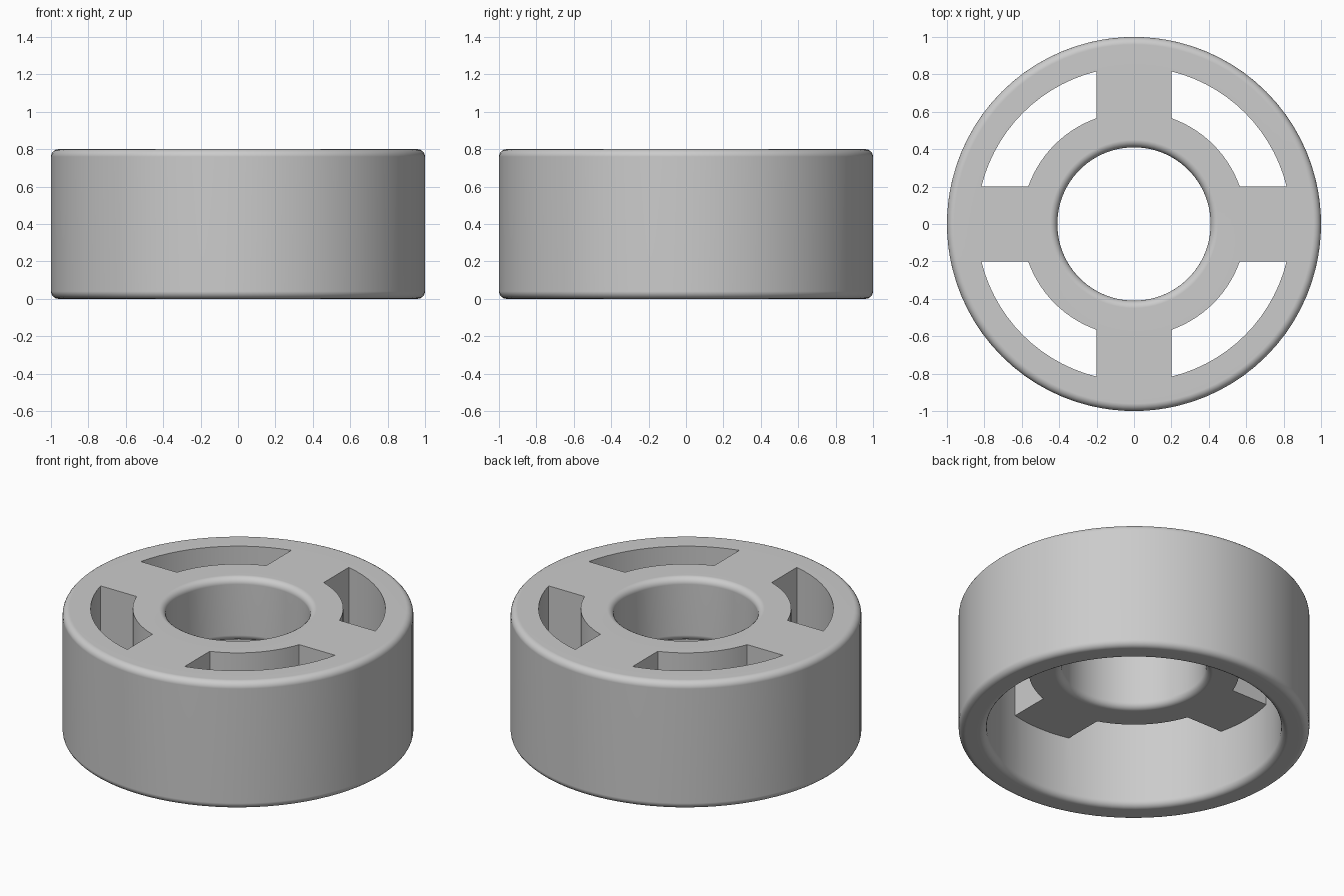
import bpy, bmesh
from math import asin, cos, sin, pi, radians

cube = bpy.data.objects.get("Cube")
if cube:
    bpy.data.objects.remove(cube, do_unlink=True)

# Main sizes
RIM_OUT, RIM_IN = 1.0, 0.84
HUB_OUT, HUB_IN = 0.6, 0.41
TOP, WEB_BOTTOM = 0.8, 0.4
HALF_SPOKE, FILLET = 0.2, 0.04
SPOKE_STEPS, WINDOW_STEPS = 8, 14


def fillet(r, z, start, turn, steps=5):
    """Quarter-round profile points about a centre, angles in degrees."""
    return [(r + FILLET * cos(radians(start + turn * i / steps)),
             z + FILLET * sin(radians(start + turn * i / steps)))
            for i in range(steps + 1)]


f = FILLET
# Rim section: top inner corner, round the outside, up to the web underside
rim = [(RIM_IN, TOP)]
rim += fillet(RIM_OUT - f, TOP - f, 90, -90)
rim += fillet(RIM_OUT - f, f, 0, -90)
rim += fillet(RIM_IN + f, f, 270, -90)
rim += [(RIM_IN, WEB_BOTTOM)]
# Hub section: web underside, through the bore, back to the top
hub = [(HUB_OUT, WEB_BOTTOM)]
hub += fillet(HUB_IN + f, WEB_BOTTOM + f, 270, -90)
hub += fillet(HUB_IN + f, TOP - f, 180, -90)
hub += [(HUB_OUT, TOP)]


def ring_angles(radius):
    """Angles around one ring, aligned with the parallel spoke sides."""
    half = asin(HALF_SPOKE / radius)
    angles = []
    for q in range(4):
        base = q * pi / 2
        angles += [base - half + 2 * half * i / SPOKE_STEPS
                   for i in range(SPOKE_STEPS)]
        angles += [base + half + (pi / 2 - 2 * half) * i / WINDOW_STEPS
                   for i in range(WINDOW_STEPS)]
    return angles


bm = bmesh.new()


def make_columns(section, radius):
    return [[bm.verts.new((r * cos(a), r * sin(a), z)) for r, z in section]
            for a in ring_angles(radius)]


rim_cols = make_columns(rim, RIM_IN)
hub_cols = make_columns(hub, HUB_OUT)
count = len(rim_cols)
quarter = SPOKE_STEPS + WINDOW_STEPS


def bridge(a, b, c, d):
    bm.faces.new((a, b, c, d))


for i in range(count):
    j = (i + 1) % count
    r0, r1, h0, h1 = rim_cols[i], rim_cols[j], hub_cols[i], hub_cols[j]
    # Revolved skins
    for c0, c1 in ((r0, r1), (h0, h1)):
        for k in range(len(c0) - 1):
            bridge(c0[k], c0[k + 1], c1[k + 1], c1[k])
    step = i % quarter
    if step < SPOKE_STEPS:
        # Spoke underside and top
        bridge(r0[-1], h0[0], h1[0], r1[-1])
        bridge(h0[-1], r0[0], r1[0], h1[-1])
    else:
        # Curved window walls
        bridge(r0[-1], r0[0], r1[0], r1[-1])
        bridge(h0[-1], h0[0], h1[0], h1[-1])
    if step in (0, SPOKE_STEPS):
        # Flat spoke sides
        bridge(r0[0], r0[-1], h0[0], h0[-1])

bmesh.ops.recalc_face_normals(bm, faces=bm.faces)
mesh = bpy.data.meshes.new("spoked_wheel")
bm.to_mesh(mesh)
bm.free()

wheel = bpy.data.objects.new("spoked_wheel", mesh)
bpy.context.collection.objects.link(wheel)

# Plain grey
grey = bpy.data.materials.new("light_grey")
grey.use_nodes = True
colour = (0.6, 0.6, 0.6, 1)
grey.diffuse_color = colour
grey.node_tree.nodes["Principled BSDF"].inputs["Base Color"].default_value = colour
mesh.materials.append(grey)

# Smooth rounds, crisp window edges
bpy.ops.object.select_all(action="DESELECT")
wheel.select_set(True)
bpy.context.view_layer.objects.active = wheel
bpy.ops.object.shade_smooth_by_angle(angle=radians(35))
weighted = wheel.modifiers.new("weighted_normals", "WEIGHTED_NORMAL")
weighted.keep_sharp = True
